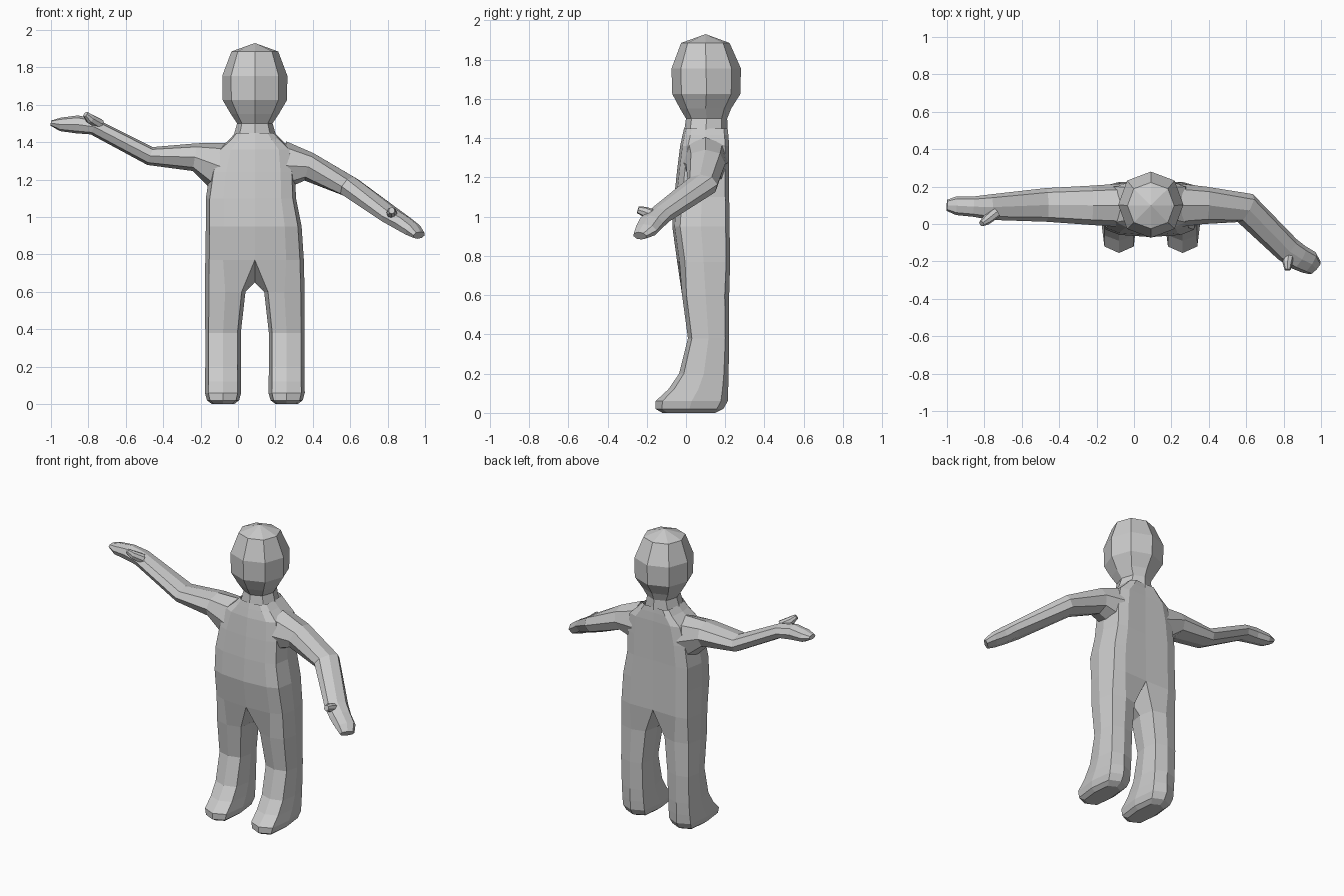
import bpy, bmesh
from mathutils import Vector

if "Cube" in bpy.data.objects:
    bpy.data.objects.remove(bpy.data.objects["Cube"])

CX = 0.09  # body centre line


def finish(name, bm):
    bmesh.ops.remove_doubles(bm, verts=bm.verts, dist=0.0005)
    bmesh.ops.recalc_face_normals(bm, faces=bm.faces)
    me = bpy.data.meshes.new(name)
    bm.to_mesh(me)
    bm.free()
    ob = bpy.data.objects.new(name, me)
    bpy.context.collection.objects.link(ob)
    return ob


def skin(bm, rings, closed=True, cap_end=False):
    """Join successive rings of points with quads."""
    vs = [[bm.verts.new(p) for p in r] for r in rings]
    n = len(vs[0])
    for a, b in zip(vs, vs[1:]):
        for i in range(n if closed else n - 1):
            j = (i + 1) % n
            bm.faces.new((a[i], a[j], b[j], b[i]))
    if cap_end:
        bm.faces.new(vs[-1])


def octagon(c, u, v, k):
    steps = ((-k, -k), (0, -1), (k, -k), (1, 0), (k, k), (0, 1), (-k, k), (-1, 0))
    return [c + u * a + v * b for a, b in steps]


def level(x, z, hx, yf, yb, k, flip=1):
    """Horizontal eight-sided section."""
    c = Vector((x, (yf + yb) / 2, z))
    return octagon(c, Vector((hx * flip, 0, 0)), Vector((0, (yb - yf) / 2, 0)), k)


def limb(name, sections, k=0.74):
    """Eight-sided tube: sections are x, y, z, half width, half height."""
    pts = [Vector(s[:3]) for s in sections]
    rings = []
    for i, s in enumerate(sections):
        d = (pts[min(i + 1, len(pts) - 1)] - pts[max(i - 1, 0)]).normalized()
        side = d.cross(Vector((0, 0, 1))).normalized()
        rings.append(octagon(pts[i], side * s[3], side.cross(d) * s[4], k))
    bm = bmesh.new()
    skin(bm, rings, cap_end=True)
    return finish(name, bm)


# Torso and legs: z, left half width, right half width, front y, back y
torso = [(1.45, .105, .105, -.01, .212), (1.415, .135, .14, -.018, .216),
         (1.36, .20, .20, -.03, .22), (1.24, .24, .215, -.045, .22),
         (1.10, .262, .22, -.06, .22), (0.95, .262, .25, -.07, .222),
         (0.77, .265, .262, -.045, .225)]
# z, centre offset, half width, front y, back y
leg = [(.60, .158, .108, -.02, .22), (.38, .17, .095, .01, .22),
       (.20, .17, .095, -.035, .217), (.12, .17, .096, -.09, .215),
       (.06, .17, .097, -.155, .213), (.02, .17, .086, -.155, .19),
       (0, .17, .06, -.12, .15)]
bm = bmesh.new()
for s in (-1, 1):
    halves = []
    for z, wl, wr, yf, yb in torso:
        w = s * (wr if s > 0 else wl)
        outline = ((0, yf), (.64, yf + .012), (.92, yf + .04), (1, (yf + yb) / 2),
                   (.92, yb - .02), (.64, yb), (0, yb - .004))
        halves.append([Vector((CX + w * f, y, z)) for f, y in outline])
    skin(bm, halves, closed=False)
    crotch = Vector((CX, .1, .65))
    legs = [level(CX + s * o, z, hx, yf, yb, .81, s) for z, o, hx, yf, yb in leg]
    skin(bm, [halves[-1] + [crotch]] + legs, cap_end=True)
finish("torso_and_legs", bm)

# Head and neck: z, half width, front y, back y
head = [(1.42, .118, -.012, .212), (1.50, .095, 0, .21), (1.55, .128, -.03, .23),
        (1.625, .172, -.07, .277), (1.755, .174, -.074, .28),
        (1.885, .125, -.025, .222), (1.93, 0, .1, .1)]
bm = bmesh.new()
skin(bm, [level(CX, z, hx, yf, yb, .73) for z, hx, yf, yb in head])
finish("head_and_neck", bm)

# Raised arm, stretched sideways
limb("raised_arm", [(-.08, .1, 1.265, .115, .14), (-.23, .1, 1.32, .105, .075),
                    (-.47, .102, 1.326, .09, .05), (-.77, .09, 1.482, .068, .044),
                    (-.86, .093, 1.495, .054, .048), (-.95, .098, 1.495, .05, .036),
                    (-1.0, .1, 1.502, .03, .014)])
limb("raised_thumb", [(-.74, .06, 1.495, .03, .03), (-.79, .02, 1.525, .026, .026),
                      (-.815, .002, 1.55, .016, .016)])

# Lowered arm, bent forward at the elbow
limb("lowered_arm", [(.25, .1, 1.275, .115, .13), (.38, .1, 1.268, .1, .077),
                     (.595, .085, 1.163, .085, .058), (.82, -.135, 1.005, .073, .045),
                     (.88, -.178, .967, .07, .045), (.935, -.205, .93, .065, .038),
                     (.968, -.235, .902, .045, .022)])
limb("lowered_thumb", [(.83, -.15, 1.0, .03, .03), (.82, -.21, 1.025, .026, .026),
                       (.822, -.245, 1.035, .016, .018)])
